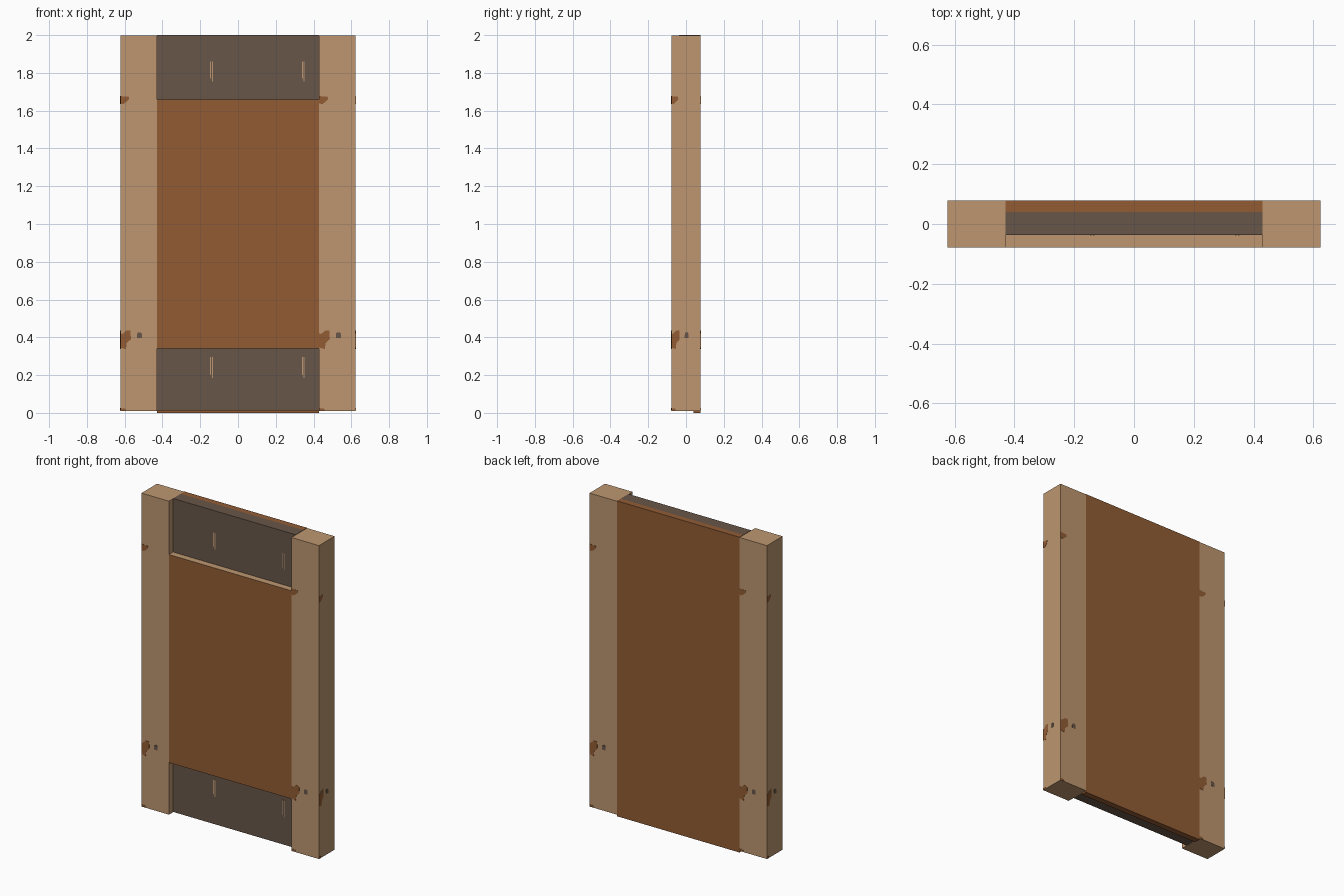
import bpy, bmesh
from mathutils import Vector

if "Cube" in bpy.data.objects:
    bpy.data.objects.remove(bpy.data.objects["Cube"])


def material(name, rgb):
    m = bpy.data.materials.new(name)
    m.diffuse_color = (*rgb, 1)
    m.use_nodes = True
    m.node_tree.nodes["Principled BSDF"].inputs["Base Color"].default_value = m.diffuse_color
    return m


PALE = material("pale_wood", (0.51, 0.305, 0.162))
BROWN = material("brown_wood", (0.287, 0.107, 0.034))
GREY = material("grey_brown_wood", (0.138, 0.093, 0.065))

FRONT, BACK = -0.078, 0.078
INNER, OUTER = 0.43, 0.623
LOW, HIGH = 0.34, 1.66        # ends of the centre panel
SKIN = 0.0012                 # thickness of painted plates


def finish(name, bm, mats):
    bmesh.ops.recalc_face_normals(bm, faces=bm.faces)
    me = bpy.data.meshes.new(name)
    bm.to_mesh(me)
    bm.free()
    for m in mats:
        me.materials.append(m)
    ob = bpy.data.objects.new(name, me)
    bpy.context.collection.objects.link(ob)
    return ob


def box(name, x, y, z, *mats):
    """Box between limits; a second material goes on top and bottom."""
    bm = bmesh.new()
    bmesh.ops.create_cube(bm, size=1)
    for v in bm.verts:
        v.co = [lim[0] if c < 0 else lim[1] for c, lim in zip(v.co, (x, y, z))]
    bm.normal_update()
    if len(mats) > 1:
        for f in bm.faces:
            f.material_index = int(abs(f.normal.z) > 0.5)
    return finish(name, bm, mats)


def marks(name, shapes, origin, along, normal, mat, scale=1.0):
    """Thin plates from (distance, height) outlines laid on an upright face."""
    bm = bmesh.new()
    o, a, n = Vector(origin), Vector(along), Vector(normal)
    for shape in shapes:
        vs = [bm.verts.new(o + a * (u * scale) + Vector((0, 0, h)) + n * SKIN)
              for u, h in shape]
        f = bm.faces.new(vs)
        r = bmesh.ops.extrude_face_region(bm, geom=[f])
        for v in r["geom"]:
            if isinstance(v, bmesh.types.BMVert):
                v.co -= n * SKIN * 1.5
    return finish(name, bm, [mat])


# Knot outlines, measured from the left edge of each stile face
upper_knot = [(0, 1.637), (0.018, 1.636), (0.030, 1.645), (0.047, 1.66),
              (0.044, 1.674), (0.022, 1.674), (0, 1.678)]
lower_knot = [(0, 0.345), (0.030, 0.338), (0.034, 0.37), (0.056, 0.39),
              (0.054, 0.435), (0.032, 0.437), (0.012, 0.418), (0, 0.42)]
foot_knot = [(0, 0.012), (0.03, 0.012), (0.026, 0.023), (0, 0.025)]
dot = [(0.088, 0.396), (0.114, 0.396), (0.114, 0.42), (0.106, 0.427),
       (0.09, 0.424)]
knots = [upper_knot, lower_knot, foot_knot]

# Upright stiles with knots on front, back and outer side
for side, s in (("left", -1), ("right", 1)):
    x0, x1 = sorted((s * INNER, s * OUTER))
    box(side + "_stile", (x0, x1), (FRONT, BACK), (0.01, 1.998), PALE)
    faces = (("front", (x0, FRONT, 0), (1, 0, 0), (0, -1, 0), 1.0),
             ("back", (x1, BACK, 0), (-1, 0, 0), (0, 1, 0), 1.0),
             ("outer", (s * OUTER, s * FRONT, 0), (0, s, 0), (s, 0, 0), 0.8))
    for where, origin, along, normal, k in faces:
        label = f"{side}_stile_{where}"
        marks(label + "_knots", knots, origin, along, normal, BROWN, k)
        marks(label + "_dot", [dot], origin, along, normal, GREY, k)

# Raised centre panel, pale on its end grain
box("centre_panel", (-INNER, INNER), (FRONT, BACK), (LOW, HIGH), BROWN, PALE)

# Recessed end rails, each with a backing board and pale scratches
for name, z, zb, s0, s1 in (("upper", (HIGH, 2.0), (HIGH, 2.0), 1.76, 1.86),
                            ("lower", (0.012, LOW), (0.0, LOW), 0.19, 0.295)):
    box(name + "_rail", (-INNER, INNER), (-0.037, 0.04), z, GREY)
    box(name + "_backing", (-INNER, INNER), (0.04, BACK), zb, BROWN)
    streaks = []
    for x in (-0.147, 0.338):
        for dx, dz in ((0, 0.01), (0.01, -0.005)):
            a, b = x + dx, x + dx + 0.005
            streaks.append([(a, s0 + dz), (b, s0 + dz), (b, s1), (a, s1)])
    marks(name + "_scratches", streaks, (0, -0.037, 0), (1, 0, 0), (0, -1, 0), PALE)
